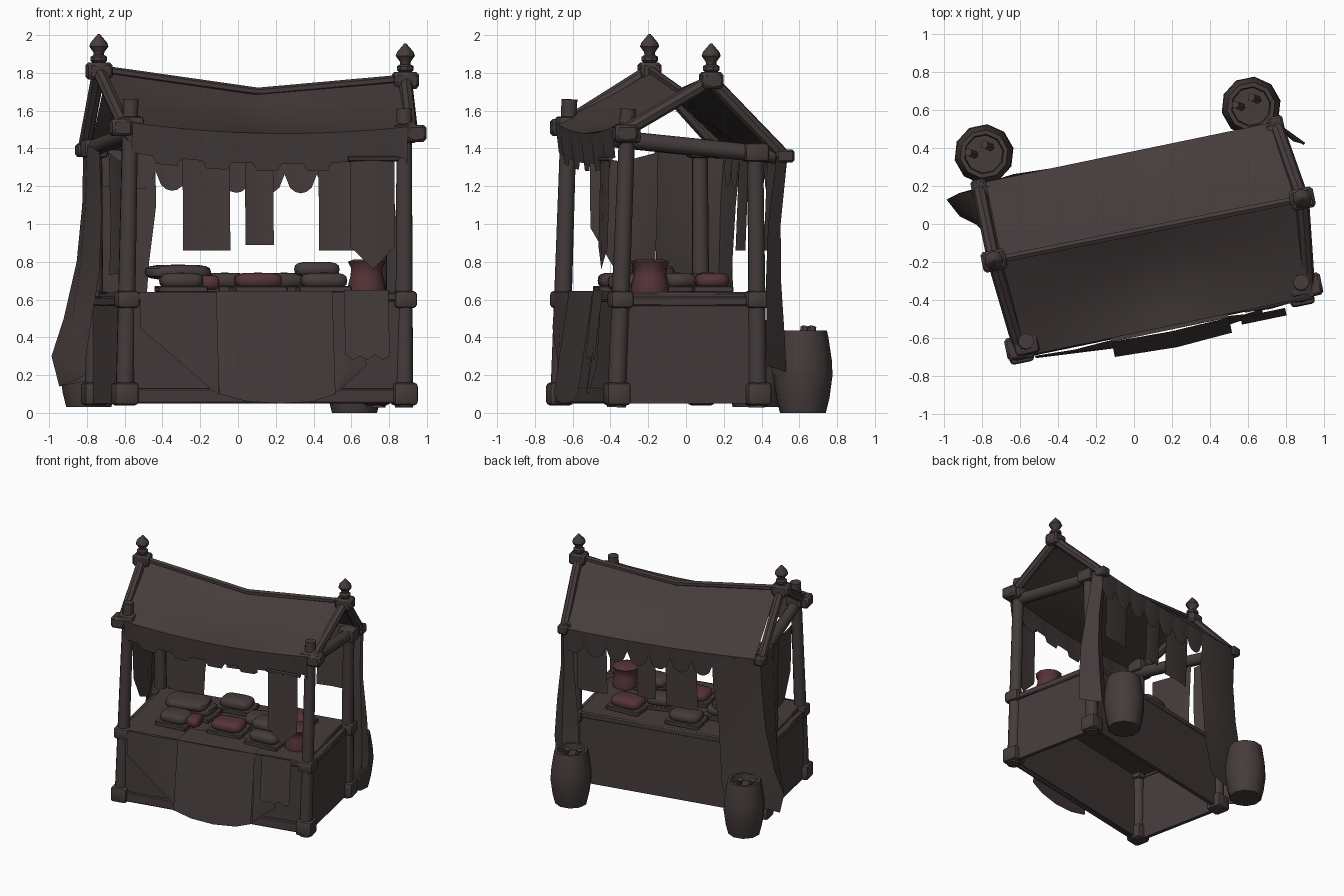
import bpy, bmesh, math, random
from mathutils import Matrix, Vector

if "Cube" in bpy.data.objects:
    bpy.data.objects.remove(bpy.data.objects["Cube"])

random.seed(4)
# the whole stall is built square, then turned and shifted into place
M = Matrix.Translation((0.06, -0.145, 0)) @ Matrix.Rotation(math.radians(11.7), 4, 'Z')


def material(name, c):
    m = bpy.data.materials.new(name)
    m.diffuse_color = (*c, 1)
    m.use_nodes = True
    m.node_tree.nodes["Principled BSDF"].inputs["Base Color"].default_value = m.diffuse_color
    return m


BROWN = material("dark_brown", (0.060, 0.045, 0.044))
RED = material("dark_red", (0.092, 0.034, 0.039))


def finish(name, bm, mat=BROWN):
    bmesh.ops.recalc_face_normals(bm, faces=bm.faces)
    me = bpy.data.meshes.new(name)
    bm.to_mesh(me)
    bm.free()
    me.transform(M)
    me.materials.append(mat)
    ob = bpy.data.objects.new(name, me)
    bpy.context.collection.objects.link(ob)
    bpy.context.view_layer.objects.active = ob
    ob.select_set(True)
    bpy.ops.object.shade_smooth_by_angle(angle=math.radians(40))
    ob.select_set(False)
    return ob


def beam(name, p, q, r, r2=None, sides=10):
    p, q = Vector(p), Vector(q)
    d = q - p
    mat = Matrix.Translation((p + q) / 2) @ d.to_track_quat('Z', 'Y').to_matrix().to_4x4()
    bm = bmesh.new()
    bmesh.ops.create_cone(bm, cap_ends=True, segments=sides, radius1=r,
                          radius2=r2 or r, depth=d.length, matrix=mat)
    return finish(name, bm)


def box(name, c, size, bevel=0.0, mat=BROWN, turn=0, segs=1):
    bm = bmesh.new()
    bmesh.ops.create_cube(bm, size=1, matrix=Matrix.Translation(c)
                          @ Matrix.Rotation(turn, 4, 'Z') @ Matrix.Diagonal((*size, 1)))
    if bevel:
        bmesh.ops.bevel(bm, geom=bm.edges[:], offset=bevel, segments=segs,
                        profile=0.5, affect='EDGES')
    return finish(name, bm, mat)


def sack(name, c, size, mat=BROWN, turn=0):
    # plump cushion: a flattened, squared-off ball
    bm = bmesh.new()
    bmesh.ops.create_uvsphere(bm, u_segments=16, v_segments=8, radius=1)
    rot = Matrix.Rotation(turn, 3, 'Z')
    for v in bm.verts:
        p = Vector([math.copysign(abs(k) ** e, k) for k, e in zip(v.co, (.5, .5, .7))])
        v.co = rot @ Vector([k * s / 2 for k, s in zip(p, size)]) + Vector(c)
    return finish(name, bm, mat)


def lathe(name, c, profile, sides, mat=BROWN):
    bm = bmesh.new()
    rings = [[bm.verts.new((c[0] + r * math.cos(a), c[1] + r * math.sin(a), c[2] + z))
              for a in (2 * math.pi * k / sides for k in range(sides))] for r, z in profile]
    for a, b in zip(rings, rings[1:]):
        for k in range(sides):
            n = (k + 1) % sides
            bm.faces.new((a[k], a[n], b[n], b[k]))
    bm.faces.new(rings[0])
    bm.faces.new(rings[-1])
    return finish(name, bm, mat)


def sheet(name, rows):
    bm = bmesh.new()
    g = [[bm.verts.new(p) for p in row] for row in rows]
    for a, b in zip(g, g[1:]):
        for k in range(len(a) - 1):
            bm.faces.new((a[k], a[k + 1], b[k + 1], b[k]))
    return finish(name, bm)


# corner posts with collars
posts = {"front_left": ((-.753, -.38, .04), (-.711, -.335, 1.66), 1.52),
         "front_right": ((.757, -.385, .03), (.77, -.325, 1.61), 1.48),
         "back_right": ((.763, .378, .03), (.785, .36, 1.42), 1.38),
         "back_left": ((-.757, .387, .04), (-.76, .38, 1.44), 1.40)}
for n, (a, b, zc) in posts.items():
    a, b = Vector(a), Vector(b)
    beam(n + "_post", a, b, .05, .042)
    for k, (z, h, r) in enumerate(((.10, .12, .072), (.60, .09, .068), (zc, .10, .072))):
        c = a.lerp(b, (z - a.z) / (b.z - a.z))
        box(f"{n}_collar_{k}", c, (r * 1.8, r * 1.8, h), .02, segs=2)

# roof timbers, mirrored left and right
ends = ((-1, (-.79, .115, 1.81), (-.75, -.38, 1.51), (-.79, .50, 1.39)),
        (1, (.865, .105, 1.76), (.80, -.37, 1.48), (.81, .51, 1.36)))
for s, ridge, front, back in ends:
    side = "left" if s < 0 else "right"
    beam(side + "_front_rafter", ridge, front, .036, sides=8)
    beam(side + "_back_rafter", ridge, back, .036, sides=8)
    beam(side + "_side_tie", (front[0] - s * .04, front[1], front[2] - .03),
         (back[0] - s * .02, back[1], back[2]), .045)
    beam(side + "_ridge_pole", (ridge[0], ridge[1], ridge[2] + .01), (.07, .11, 1.70), .022, sides=6)
    box(side + "_ridge_block", ridge, (.13, .11, .09), .015)
    box(side + "_front_eave_block", (front[0] + s * .02, front[1] + .02, front[2]), (.11, .12, .09), .015)
    box(side + "_back_eave_block", back, (.08, .10, .07), .012)
    lathe(side + "_finial", (ridge[0], ridge[1], ridge[2] + .04),
          ((.03, 0), (.045, .015), (.045, .035), (.028, .045), (.03, .06), (.052, .09), (.045, .11), (.006, .155)), 8)

# sagging roof cloth
rows = []
N = 16
for i in range(N + 1):
    t = i / N
    u = -.75 + 1.57 * t
    sag = 1 - abs(2 * t - 1)
    zr = 1.80 + (1.755 - 1.80) * t - .085 * sag
    zf = 1.54 - .02 * t - .10 * sag * (1 - sag / 2)
    zb = 1.40 - .03 * t - .04 * sag * (1 - sag / 2)
    row = []
    for j in range(13):
        if j <= 6:
            k = j / 6
            p = (u, -.41 + .52 * k, zf + (zr - zf) * k - .035 * math.sin(math.pi * k) * (.3 + sag))
        else:
            k = (j - 6) / 6
            p = (u, .11 + .42 * k, zr + (zb - zr) * k - .025 * math.sin(math.pi * k) * (.3 + sag))
        row.append(p)
    rows.append(row)
sheet("roof_cloth", rows)


# ragged front and scalloped back valance along the eaves
def valance(name, edge, v_out, drop, n, square, t0, t1):
    top, low = [], []
    step = 6
    for i in range(n * step + 1):
        t = t0 + (t1 - t0) * i / (n * step)
        f = t * N
        a = min(int(f), N - 1)
        p = Vector(rows[a][edge]).lerp(Vector(rows[a + 1][edge]), f - a)
        w = (i % step) / step
        if square:
            d = drop * (.8 + .2 * ((i // step) % 2))
        else:
            d = drop * (.5 + .5 * math.sin(math.pi * w) ** .5)
        top.append(p)
        low.append(p + Vector((0, v_out, -d)))
    sheet(name, [top, low])


valance("front_valance", 0, .02, .20, 11, True, .02, .97)
valance("back_valance", 12, -.02, .20, 9, False, 0, 1)

# counter: four panels, rails and a top, open underneath
box("front_panel", (0, -.385, .34), (1.46, .03, .56))
box("back_panel", (0, .385, .34), (1.46, .03, .56))
for s, n in ((-1, "left"), (1, "right")):
    box(n + "_panel", (s * .76, 0, .33), (.03, .72, .56))
    box(n + "_rail", (s * .765, 0, .59), (.05, .72, .05), .008)
box("front_bottom_rail", (0, -.40, .09), (1.42, .035, .08), .008)
box("counter_top", (0, -.005, .615), (1.50, .82, .05), .01)


# hanging cloths on the counter front
def fall(name, outline, v0, v1):
    sheet(name, [[(u0, v0 + (v1 - v0) * (.64 - z) / .6, z),
                  ((u0 + u1) / 2, v0 - .01 + (v1 - v0) * (.64 - z) / .6, z - dip),
                  (u1, v0 + (v1 - v0) * (.64 - z) / .6, z)] for u0, u1, z, dip in outline])


fall("front_drape", ((-.27, .36, .645, 0), (-.27, .36, .35, 0), (-.27, .36, .10, .03), (-.12, .24, .06, .01)), -.43, -.52)
fall("left_fold", ((-.68, -.26, .64, 0), (-.68, -.26, .45, 0), (-.27, -.26, .10, 0)), -.42, -.46)
fall("right_fold", ((.35, .54, .64, 0), (.35, .54, .25, 0), (.35, .37, .10, 0)), -.42, -.46)
sheet("drape_top", [[(-.27, -.43, .645), (.36, -.43, .645)], [(-.27, -.2, .645), (.36, -.2, .645)]])
low = [.31, .28, .30, .28, .31, .28, .30]
sheet("small_front_drape", [[(.42 + .04 * k, -.44, .65) for k in range(7)],
                            [(.42 + .04 * k, -.48, low[k]) for k in range(7)]])

# front banner with a pointed end and its rod
sheet("front_banner", [[(.46, -.41, 1.34), (.58, -.42, 1.335), (.70, -.41, 1.34)],
                       [(.46, -.42, .88), (.58, -.43, .76), (.70, -.42, .88)]])
beam("banner_rod", (.45, -.41, 1.345), (.72, -.41, 1.345), .014, sides=6)

# banners along the back eave
for k, (a, b, z) in enumerate(((-.26, -.005, .86), (.077, .23, .89), (.475, .72, .86))):
    sheet(f"back_banner_{k}", [[(a, .49, 1.36), ((a + b) / 2, .50, 1.36), (b, .49, 1.36)],
                               [(a, .47, z), ((a + b) / 2, .48, z), (b, .47, z)]])

# curtain on the left end
sheet("left_curtain", [[(-.73, -.22, 1.36), (-.71, -.05, 1.33), (-.73, .15, 1.38)],
                       [(-.72, -.22, .98), (-.68, -.05, 1.0), (-.72, .14, 1.0)],
                       [(-.72, -.10, .78), (-.70, 0, .74), (-.73, .13, .73)]])

# large drapes at the two back corners
sheet("back_left_drape", [
    [(-.40, .53, 1.37), (-.6, .54, 1.38), (-.79, .52, 1.41), (-.81, .32, 1.42), (-.78, .14, 1.38)],
    [(-.40, .50, 1.10), (-.6, .53, 1.1), (-.80, .50, 1.1), (-.82, .32, 1.1), (-.77, .14, 1.05)],
    [(-.44, .49, .80), (-.62, .52, .8), (-.83, .50, .8), (-.84, .34, .8), (-.78, .15, .74)],
    [(-.46, .50, .50), (-.66, .51, .5), (-.90, .50, .5), (-.88, .38, .5), (-.80, .25, .5)],
    [(-.48, .52, .30), (-.70, .52, .3), (-.97, .48, .3), (-.92, .38, .3), (-.82, .30, .3)],
    [(-.52, .52, .20), (-.72, .51, .18), (-.93, .47, .14), (-.89, .38, .16), (-.82, .32, .2)]])
sheet("back_right_drape", [
    [(.75, .50, 1.38), (.81, .53, 1.37), (.86, .46, 1.36)],
    [(.75, .46, 1.0), (.82, .49, 1.0), (.88, .41, 1.0)],
    [(.73, .45, .7), (.83, .49, .7), (.92, .39, .7)],
    [(.71, .46, .4), (.83, .51, .4), (.94, .39, .4)],
    [(.70, .47, .2), (.82, .52, .22), (.93, .38, .25)]])

# barrels with a rim, recess and contents
for n, c in (("left", (-.728, .675, .03)), ("right", (.70, .635, 0))):
    lathe(n + "_barrel", c, ((.122, 0), (.142, .08), (.158, .2), (.154, .28), (.136, .40), (.128, .435),
                             (.105, .435), (.10, .38)), 10)
    for k in range(2):
        a = 2.4 * k + .6
        x, y = c[0] + .05 * math.cos(a), c[1] + .05 * math.sin(a)
        beam(f"{n}_barrel_stick_{k}", (x, y, c[2] + .37), (x - .03, y + .02, c[2] + .455), .022, sides=6)

# goods on the counter: trays with sacks
goods = (("left_front", -.40, -.15, .22, .17, BROWN), ("left_back", -.32, .06, .28, .18, BROWN),
         ("middle", .02, -.13, .24, .17, RED), ("right", .36, -.20, .24, .18, BROWN),
         ("back_right", .42, .20, .24, .17, RED), ("back_middle", -.08, .26, .24, .16, BROWN),
         ("centre", .20, .06, .22, .16, BROWN))
for n, u, v, w, d, m in goods:
    turn = random.uniform(-.15, .15)
    box(n + "_tray", (u, v, .655), (w + .04, d + .04, .035), .006, turn=turn)
    sack(n + "_sack", (u, v, .70), (w + .01, d + .01, .085), m, turn)
sack("left_top_sack", (-.38, .03, .745), (.34, .22, .08), turn=.1)
sack("left_red_sack", (-.25, -.15, .69), (.10, .14, .08), RED)
sack("right_top_sack", (.34, -.12, .76), (.24, .18, .08), turn=-.1)
lathe("red_bag", (.60, -.17, .635), ((.10, 0), (.102, .04), (.088, .09), (.085, .13), (.102, .165), (.07, .178)), 10, RED)
